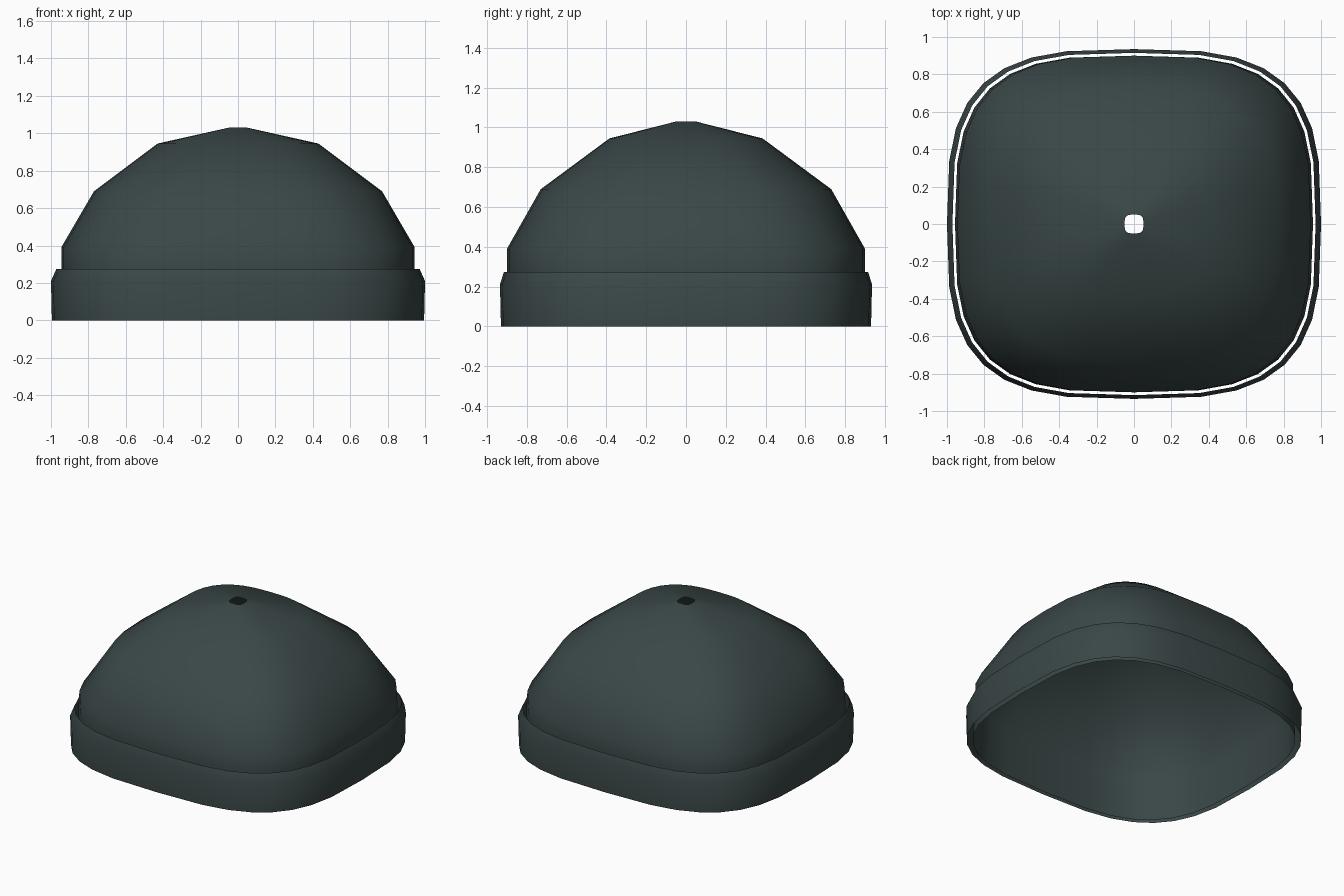
import bpy
import bmesh
from math import sin, cos, pi, copysign

cube = bpy.data.objects.get("Cube")
if cube:
    bpy.data.objects.remove(cube)

SIDES = 32

wool = bpy.data.materials.new("dark_slate_green")
wool.use_nodes = True
colour = (0.042, 0.062, 0.062, 1)
wool.diffuse_color = colour
wool.node_tree.nodes["Principled BSDF"].inputs["Base Color"].default_value = colour


def rounded_square(half_x, half_y, z, power):
    """Points of a superellipse ring at height z."""
    def bend(v):
        return copysign(abs(v) ** (2 / power), v) if abs(v) > 1e-6 else 0
    angles = [2 * pi * i / SIDES for i in range(SIDES)]
    return [(half_x * bend(cos(a)), half_y * bend(sin(a)), z) for a in angles]


def loft(name, rings):
    """Open sheet of cloth through rings listed from bottom to top."""
    bm = bmesh.new()
    loops = [[bm.verts.new(p) for p in rounded_square(*r)] for r in rings]
    for low, high in zip(loops, loops[1:]):
        for i in range(SIDES):
            j = (i + 1) % SIDES
            bm.faces.new((low[i], low[j], high[j], high[i]))
    for face in bm.faces:
        face.smooth = True
    mesh = bpy.data.meshes.new(name)
    bm.to_mesh(mesh)
    bm.free()
    mesh.materials.append(wool)
    obj = bpy.data.objects.new(name, mesh)
    bpy.context.collection.objects.link(obj)
    return obj


# Domed crown with a small opening at the top: half x, half y, height, squareness
loft("hat_crown", [
    (0.957, 0.90, 0.00, 3.2),
    (0.943, 0.90, 0.27, 3.2),
    (0.945, 0.90, 0.39, 3.1),
    (0.77, 0.73, 0.69, 2.8),
    (0.43, 0.385, 0.945, 2.7),
    (0.05, 0.05, 1.03, 3.5),
])

# Turned-up cuff standing slightly away from the crown
loft("hat_cuff", [
    (0.995, 0.93, 0.00, 3.2),
    (1.00, 0.935, 0.21, 3.2),
    (0.971, 0.915, 0.275, 3.2),
])
